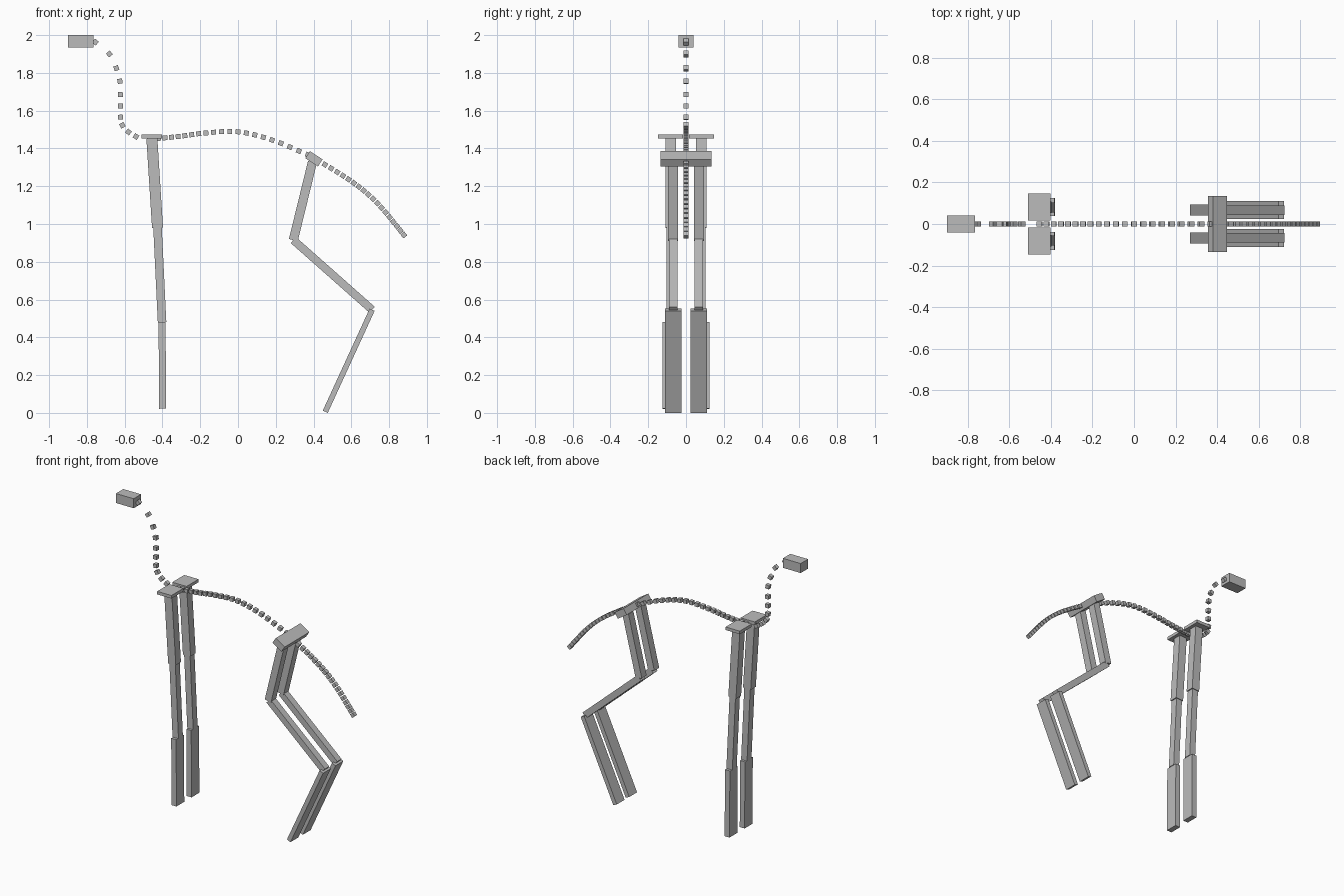
import bpy
import math
from mathutils import Vector, Matrix

if "Cube" in bpy.data.objects:
    bpy.data.objects.remove(bpy.data.objects["Cube"], do_unlink=True)

grey = bpy.data.materials.new("plain grey")
grey.use_nodes = True
COLOUR = (0.5, 0.5, 0.5, 1)
grey.diffuse_color = COLOUR
grey.node_tree.nodes["Principled BSDF"].inputs["Base Color"].default_value = COLOUR


def box(name, centre, size, tilt=0):
    """Box of the given size, turned about the y axis."""
    bpy.ops.mesh.primitive_cube_add(size=1)
    ob = bpy.context.object
    ob.name = name
    ob.data.transform(Matrix.Rotation(tilt, 4, 'Y') @ Matrix.Diagonal((*size, 1)))
    ob.location = centre
    ob.data.materials.append(grey)
    return ob


def limb(name, start, end, y, thick, width):
    """Mirrored pair of bars between two points of the side plane."""
    a, b = Vector(start), Vector(end)
    d, mid = b - a, (a + b) / 2
    for side, s in (("left", -1), ("right", 1)):
        box(f"{name}_{side}", (mid.x, s * y, mid.y), (thick, width, d.length),
            math.atan2(d.x, d.y))


def chain(name, points, steps):
    """Small cubes strung along a smooth path, a few for each span."""
    p = [Vector(q) for q in points]
    p = [2 * p[0] - p[1]] + p + [2 * p[-1] - p[-2]]
    n = (len(points) - 1) * steps
    for k in range(n + 1):
        i = min(k // steps, len(points) - 2)
        t = k / steps - i
        a, b, c, d = p[i:i + 4]
        q, r, s = c - a, 2 * a - 5 * b + 4 * c - d, 3 * b - a - 3 * c + d
        pos = b + (q * t + r * t ** 2 + s * t ** 3) / 2
        tan = q + 2 * r * t + 3 * s * t ** 2
        box(f"{name}_{k + 1}", (pos.x, 0, pos.y), (0.026,) * 3,
            -math.atan2(tan.y, tan.x))


# Head, neck, back and tail
box("head", (-0.832, 0, 1.968), (0.135, 0.08, 0.065))
chain("neck_joint", [(-0.755, 1.963), (-0.681, 1.90), (-0.644, 1.825), (-0.625, 1.756),
                     (-0.623, 1.685), (-0.623, 1.624), (-0.622, 1.566), (-0.612, 1.523),
                     (-0.58, 1.487), (-0.54, 1.463)], 1)
chain("back_joint", [(-0.455, 1.45), (-0.317, 1.463), (-0.17, 1.482), (0.0, 1.488),
                     (0.18, 1.445), (0.37, 1.366)], 4)
chain("tail_joint", [(0.427, 1.335), (0.525, 1.275), (0.613, 1.217), (0.69, 1.156),
                     (0.76, 1.086), (0.822, 1.012), (0.878, 0.942)], 3)

# Front legs under a pair of shoulder plates
for side, s in (("left", -1), ("right", 1)):
    box(f"shoulder_plate_{side}", (-0.457, s * 0.082, 1.463), (0.108, 0.13, 0.021))
limb("front_upper_leg", (-0.456, 1.453), (-0.426, 0.98), 0.08, 0.058, 0.056)
limb("front_lower_leg", (-0.426, 0.98), (-0.402, 0.48), 0.08, 0.045, 0.048)
limb("front_foot", (-0.402, 0.48), (-0.399, 0.022), 0.082, 0.037, 0.085)

# Hind legs under a tilted hip block
box("hip", (0.402, 0, 1.345), (0.08, 0.268, 0.045), math.radians(33))
limb("thigh", (0.394, 1.328), (0.293, 0.915), 0.068, 0.048, 0.053)
limb("shin", (0.293, 0.915), (0.71, 0.546), 0.067, 0.042, 0.046)
limb("hind_foot", (0.71, 0.546), (0.462, 0.006), 0.0675, 0.029, 0.085)
